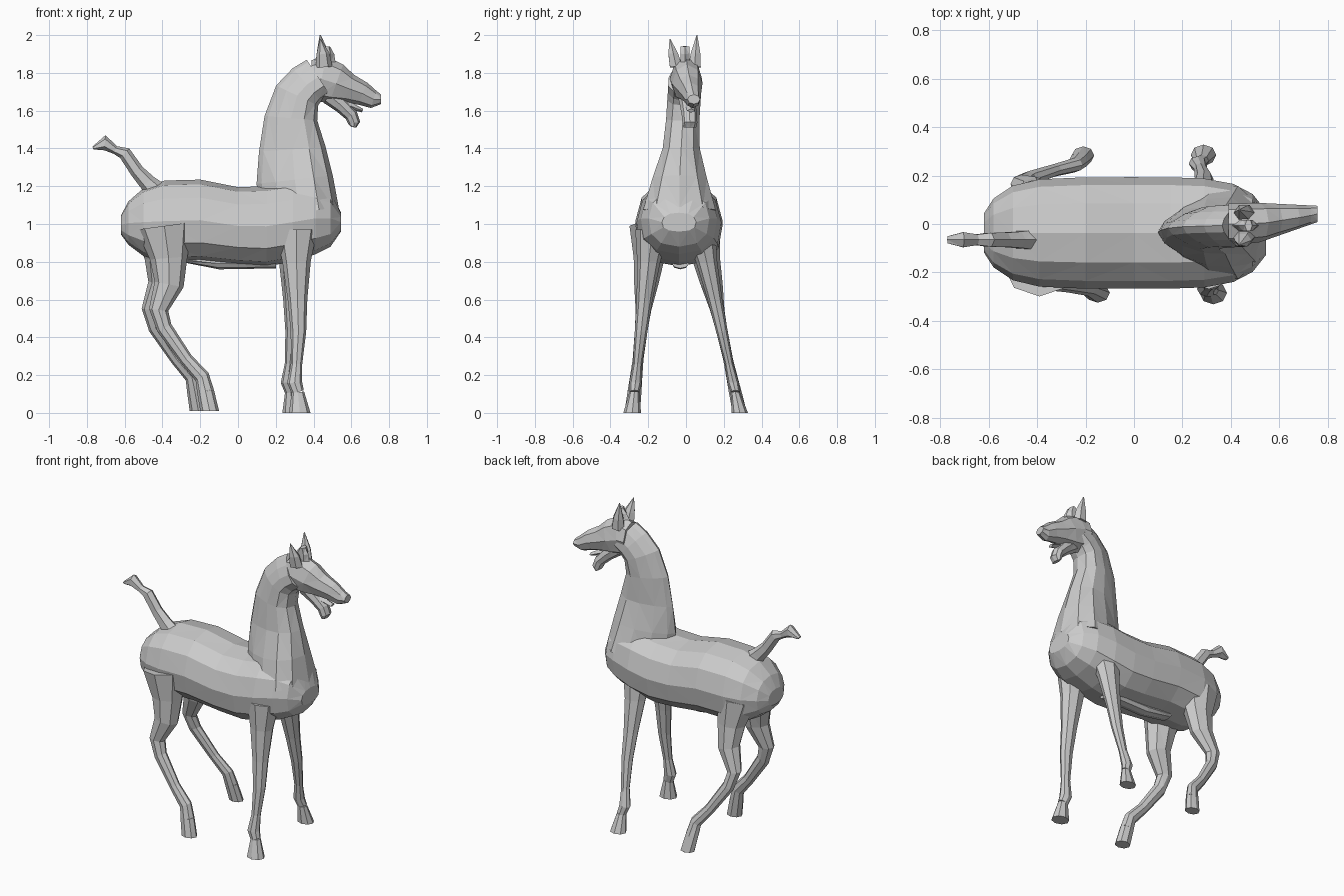
import bpy, bmesh, math
from mathutils import Vector

if "Cube" in bpy.data.objects:
    bpy.data.objects.remove(bpy.data.objects["Cube"])


def loft(name, path, width, y, n=8, taper=0.0, power=1.0, upright=False):
    """Skin oval rings along a side-view path of (x, z, radius).
    width(x, z, r) and y(x, z) are rules; taper narrows the upper or rear side,
    power < 1 makes the section boxier, upright keeps all rings vertical."""
    def soft(t):
        return math.copysign(abs(t) ** power, t) if abs(t) > 1e-6 else 0.0
    bm = bmesh.new()
    loops = []
    for k, (x, z, r) in enumerate(path):
        before, after = path[max(k - 1, 0)], path[min(k + 1, len(path) - 1)]
        tangent = Vector((after[0] - before[0], 0, after[1] - before[1])).normalized()
        if upright:
            tangent = Vector((1, 0, 0))
        if z < 0.03:                      # soles lie flat on the ground
            tangent = Vector((0, 0, -1))
        u = Vector((-tangent.z, 0, tangent.x)) * r
        loop = []
        for i in range(n):
            a = 2 * math.pi * i / n
            ca, sa = soft(math.cos(a)), soft(math.sin(a))
            side = width(x, z, r) * sa * (1 - taper * ca)
            loop.append(bm.verts.new(Vector((x, y(x, z) + side, z)) + u * ca))
        loops.append(loop)
    for a, b in zip(loops, loops[1:]):
        for i in range(n):
            j = (i + 1) % n
            bm.faces.new((a[i], a[j], b[j], b[i]))
    bm.faces.new(loops[0])
    bm.faces.new(loops[-1])
    bmesh.ops.triangulate(bm, faces=bm.faces[:])
    bmesh.ops.recalc_face_normals(bm, faces=bm.faces[:])
    me = bpy.data.meshes.new(name)
    bm.to_mesh(me)
    bm.free()
    bpy.context.collection.objects.link(bpy.data.objects.new(name, me))


# Barrel, haunches and chest
loft("body",
     [(-.62, .995, .05), (-.58, 1.005, .115), (-.50, 1.01, .18), (-.39, 1.015, .215),
      (-.2, 1.02, .215), (0, .99, .205), (.15, .988, .212), (.29, 1.01, .21),
      (.41, 1.03, .19), (.49, 1.03, .15), (.545, 1.01, .05)],
     lambda x, z, r: .23 * math.sqrt(1 - (abs(x + .035) / .6) ** 5),
     lambda x, z: -.037, 12, .05, .85, True)
loft("belly_ridge", [(-.28, .81, .015), (-.1, .79, .03), (.2, .79, .025)],
     lambda x, z, r: .045, lambda x, z: -.03, 8, 0, 1, True)

# Arched neck, narrow along the crest
loft("neck",
     [(.325, 1.06, .21), (.30, 1.235, .203), (.288, 1.395, .177), (.28, 1.56, .14),
      (.313, 1.68, .123), (.365, 1.738, .115), (.425, 1.778, .11)],
     lambda x, z, r: .085 + .27 * max(0, 1.43 - z),
     lambda x, z: -.035 + .05 * max(0, z - 1.2), 12, .4)


# Head with open mouth, turned slightly to one side
def turn(x, z):
    return .15 * max(0, x - .48)


loft("head",
     [(.39, 1.768, .10), (.443, 1.768, .122), (.52, 1.743, .108), (.585, 1.717, .079),
      (.66, 1.69, .063), (.718, 1.66, .048), (.758, 1.66, .025)],
     lambda x, z, r: .085 - .2 * max(0, x - .5), turn)
loft("lower_jaw",
     [(.485, 1.68, .05), (.55, 1.625, .04), (.60, 1.575, .035), (.615, 1.535, .032),
      (.612, 1.512, .014)],
     lambda x, z, r: .03 + .3 * r, turn)
loft("tongue", [(.57, 1.635, .022), (.66, 1.60, .01)], lambda x, z, r: .022, turn, 4)

# Ears and forelock
for side, base, tip, top in (("near", -.052, -.085, 1.98), ("far", .045, .058, 2.0)):
    loft("ear_" + side, [(.455, 1.83, .045), (.45, 1.90, .035), (.435, top, .003)],
         lambda x, z, r: .85 * r,
         lambda x, z: base + (tip - base) * (z - 1.83) / (top - 1.83), 6)
loft("forelock", [(.46, 1.85, .06), (.47, 1.905, .04), (.473, 1.94, .015)],
     lambda x, z, r: .027, lambda x, z: -.006, 6)

# Raised tail with a tufted end
loft("tail",
     [(-.44, 1.18, .055), (-.48, 1.22, .045), (-.535, 1.28, .037), (-.60, 1.375, .035),
      (-.65, 1.392, .022), (-.705, 1.43, .04), (-.768, 1.402, .008)],
     lambda x, z, r: .012 + .6 * r, lambda x, z: -.065, 6)

# Legs run from shoulder or hip to fetlock; the last two rings form the hoof
front = [(.31, .97, .11), (.31, .80, .075), (.315, .60, .052), (.32, .43, .041),
         (.31, .26, .03), (.30, .16, .04), (.317, .11, .033), (.327, 0, .057)]
hind = [(-.39, .99, .15), (-.367, .82, .10), (-.365, .68, .078), (-.42, .545, .051),
        (-.39, .45, .042), (-.275, .285, .035), (-.19, .19, .04), (-.172, .115, .045),
        (-.15, .01, .05)]
for end, path, shift in (("front", front, .04), ("hind", hind, .06)):
    for side, foot, lean, back, size in (("near", -.285, .11, 0, 1), ("far", .285, -.22, 1, .92)):
        pts = [(x - back * shift * (1 - z * .5), z, r * size) for x, z, r in path]
        for part, rings in (("leg", pts[:-1]), ("hoof", pts[-2:])):
            loft(f"{end}_{part}_{side}", rings, lambda x, z, r: .82 * r,
                 lambda x, z: foot + lean * z)
